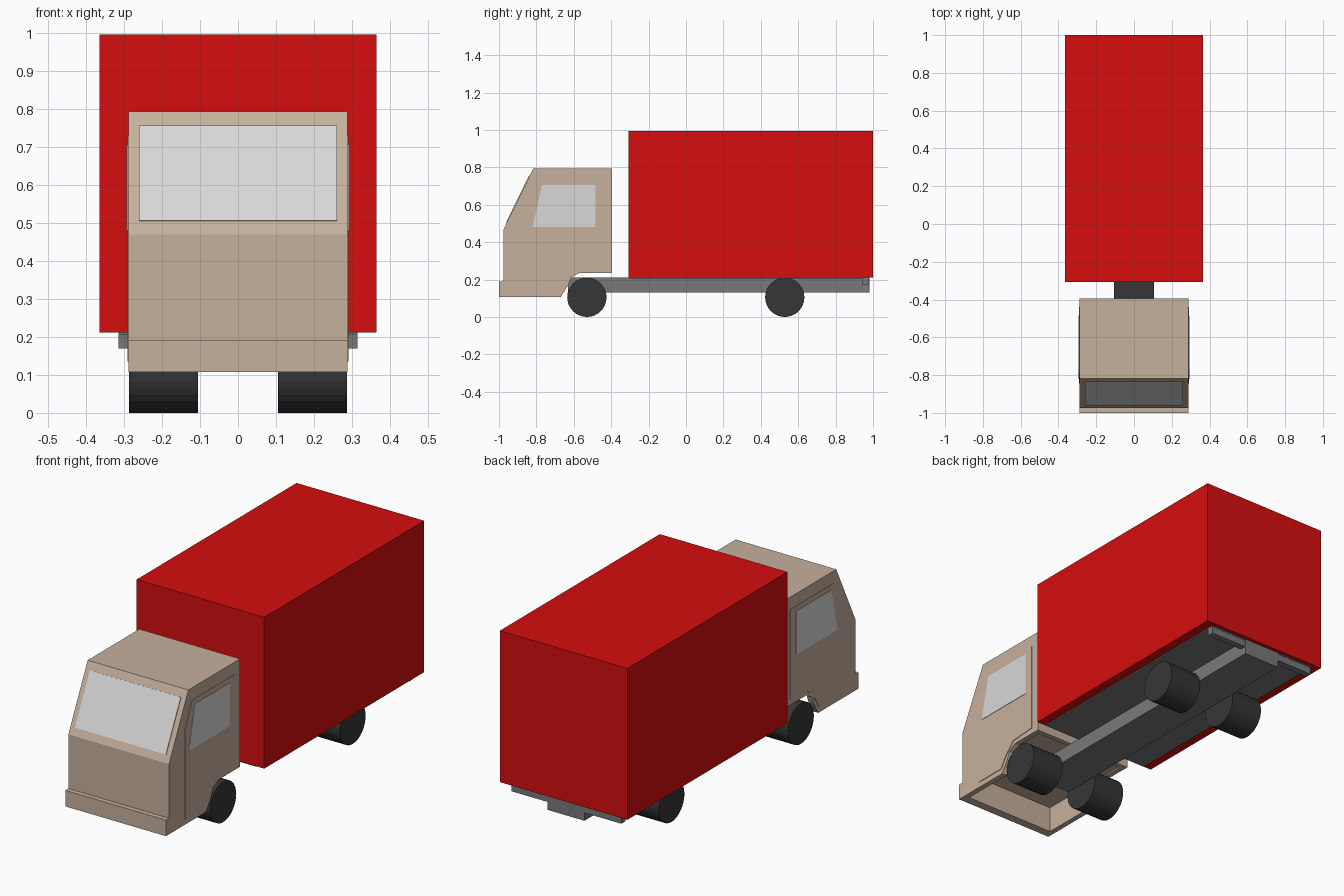
import bpy, bmesh, math
from mathutils import Vector

if "Cube" in bpy.data.objects:
    bpy.data.objects.remove(bpy.data.objects["Cube"])


def material(name, rgb):
    m = bpy.data.materials.new(name)
    lin = [(c / 255 / 12.92) if c < 10 else ((c / 255 + 0.055) / 1.055) ** 2.4 for c in rgb]
    m.diffuse_color = (*lin, 1)
    m.use_nodes = True
    m.node_tree.nodes["Principled BSDF"].inputs["Base Color"].default_value = m.diffuse_color
    return m


TAN = material("tan_paint", (198, 177, 158))
RED = material("red_paint", (214, 14, 14))
GLASS = material("pale_glass", (216, 216, 216))
GREY = material("chassis_grey", (121, 121, 121))
RUBBER = material("dark_rubber", (54, 54, 54))


def finish(name, bm, mat):
    bmesh.ops.recalc_face_normals(bm, faces=bm.faces)
    mesh = bpy.data.meshes.new(name)
    bm.to_mesh(mesh)
    bm.free()
    mesh.materials.append(mat)
    ob = bpy.data.objects.new(name, mesh)
    bpy.context.collection.objects.link(ob)
    return ob


def prism(name, yz, x0, x1, mat):
    """Side profile in (y, z), extruded along x."""
    bm = bmesh.new()
    face = bm.faces.new([bm.verts.new((x0, y, z)) for y, z in yz])
    out = bmesh.ops.extrude_face_region(bm, geom=[face])
    moved = [v for v in out["geom"] if isinstance(v, bmesh.types.BMVert)]
    bmesh.ops.translate(bm, verts=moved, vec=(x1 - x0, 0, 0))
    return finish(name, bm, mat)


def box(name, hx, y0, y1, z0, z1, mat):
    return prism(name, [(y0, z0), (y1, z0), (y1, z1), (y0, z1)], -hx, hx, mat)


# Cargo body and its floor
box("cargo_box", 0.365, -0.307, 1.0, 0.212, 0.995, RED)
box("cargo_floor", 0.315, -0.30, 0.98, 0.206, 0.216, GREY)

# Chassis beam with a dark top, and the rear cross bar
beam = box("chassis_beam", 0.105, -0.63, 0.98, 0.13, 0.21, GREY)
beam.data.materials.append(RUBBER)
for p in beam.data.polygons:
    if p.normal.z > 0.9:
        p.material_index = 1
box("rear_bar", 0.315, 0.945, 0.978, 0.17, 0.21, GREY)

# Cab with bumper lip, hollow below the floor
W = 0.288
cab = prism("cab", [(-1.0, 0.107), (-0.67, 0.107), (-0.63, 0.17), (-0.615, 0.21),
                    (-0.57, 0.235), (-0.395, 0.235), (-0.395, 0.793), (-0.817, 0.793),
                    (-0.975, 0.47), (-0.975, 0.19), (-1.0, 0.19)], -W, W, TAN)
cutter = box("cab_hollow_cutter", 0.26, -0.955, -0.42, 0.0, 0.242, TAN)
cutter.hide_render = True
mod = cab.modifiers.new("hollow", "BOOLEAN")
mod.operation = "DIFFERENCE"
mod.solver = "EXACT"
mod.object = cutter
bpy.context.view_layer.objects.active = cab
bpy.ops.object.modifier_apply(modifier=mod.name)
bpy.data.objects.remove(cutter)

# Windscreen plate lying on the sloped front
low, high = Vector((-0.975, 0.47)), Vector((-0.817, 0.793))
slope = high - low
out = Vector((-slope.y, slope.x)).normalized() * 0.004
a, b = [low + slope * ((z - low.y) / slope.y) for z in (0.505, 0.755)]
prism("windscreen", [a + out, b + out, b - out, a - out], -0.26, 0.26, GLASS)

# Doors and side windows
DOOR = [(-0.845, 0.135), (-0.675, 0.135), (-0.635, 0.20), (-0.58, 0.255), (-0.44, 0.265),
        (-0.44, 0.73), (-0.79, 0.73), (-0.845, 0.60)]
WINDOW = [(-0.82, 0.48), (-0.485, 0.48), (-0.485, 0.705), (-0.77, 0.705)]
for s, side in ((-1, "left"), (1, "right")):
    prism(side + "_door", DOOR, s * (W - 0.002), s * (W + 0.003), TAN)
    prism(side + "_window", WINDOW, s * (W - 0.002), s * (W + 0.005), GLASS)

# Wheels
R, N = 0.105, 32
for y, end in ((-0.53, "front"), (0.528, "rear")):
    ring = [(y + R * math.cos(2 * math.pi * i / N), R + R * math.sin(2 * math.pi * i / N))
            for i in range(N)]
    for s, side in ((-1, "left"), (1, "right")):
        prism(f"{end}_{side}_wheel", ring, s * 0.105, s * 0.287, RUBBER)
